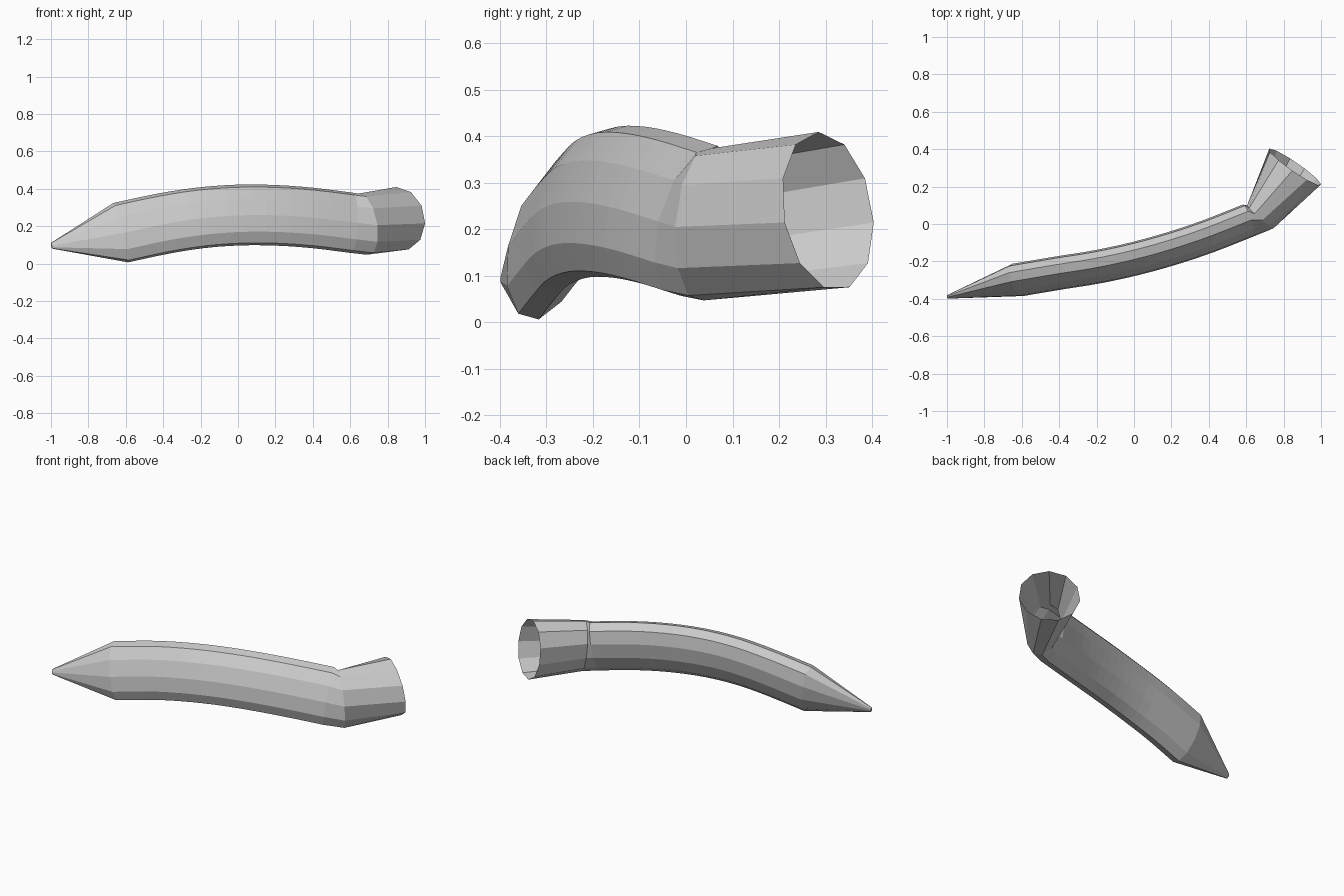
import bpy, bmesh
from math import sin, cos, pi, radians
from mathutils import Vector

if "Cube" in bpy.data.objects:
    bpy.data.objects.remove(bpy.data.objects["Cube"])

SIDES = 11


def ring(bm, centre, tangent, tall, wide, tilt):
    """Oval ring across the path, rolled by tilt degrees."""
    t = Vector(tangent).normalized()
    up = (Vector((0, 0, 1)) - t * t.z).normalized()
    back = up.cross(t)
    a = radians(tilt)
    long_axis = up * cos(a) + back * sin(a)
    short_axis = back * cos(a) - up * sin(a)
    return [bm.verts.new(Vector(centre)
                         + long_axis * tall * cos(2 * pi * i / SIDES)
                         + short_axis * wide * sin(2 * pi * i / SIDES))
            for i in range(SIDES)]


def catmull(pts, steps):
    """Smooth path through the control points."""
    p = [2 * pts[0] - pts[1]] + pts + [2 * pts[-1] - pts[-2]]
    out = []
    for k in range(1, len(p) - 2):
        a, b, c, d = p[k - 1:k + 3]
        for s in range(steps):
            u = s / steps
            out.append(0.5 * (2 * b + (c - a) * u + (2 * a - 5 * b + 4 * c - d) * u * u
                              + (3 * b - a - 3 * c + d) * u ** 3))
    return out + [pts[-1]]


# Centre line of the curved barrel
path = catmull([Vector(v) for v in (
    (-0.625, -0.300, 0.165), (-0.40, -0.262, 0.213), (-0.20, -0.230, 0.244),
    (0.00, -0.187, 0.259), (0.20, -0.132, 0.258), (0.40, -0.065, 0.244),
    (0.61, 0.018, 0.218))], 3)

bm = bmesh.new()

# Pointed tip
rings = [ring(bm, (-0.997, -0.39, 0.095), (0.96, 0.2, 0.2), 0.016, 0.009, 16)]

# Oval barrel
for i, p in enumerate(path):
    t = path[min(i + 1, len(path) - 1)] - path[max(i - 1, 0)]
    rings.append(ring(bm, p, t, 0.169, 0.081, 16))

# Elbow and round open mouth
rings.append(ring(bm, (0.677, 0.038, 0.21), (0.66, 0.74, 0.05), 0.168, 0.09, 12))
rings.append(ring(bm, (0.86, 0.305, 0.239), (0.56, 0.81, 0.14), 0.172, 0.17, 0))

for a, b in zip(rings, rings[1:]):
    for i in range(SIDES):
        j = (i + 1) % SIDES
        bm.faces.new((a[i], a[j], b[j], b[i]))
bm.faces.new(rings[0])
bmesh.ops.recalc_face_normals(bm, faces=bm.faces)

mesh = bpy.data.meshes.new("curved_tube")
bm.to_mesh(mesh)
bm.free()
tube = bpy.data.objects.new("curved_tube", mesh)
bpy.context.collection.objects.link(tube)
